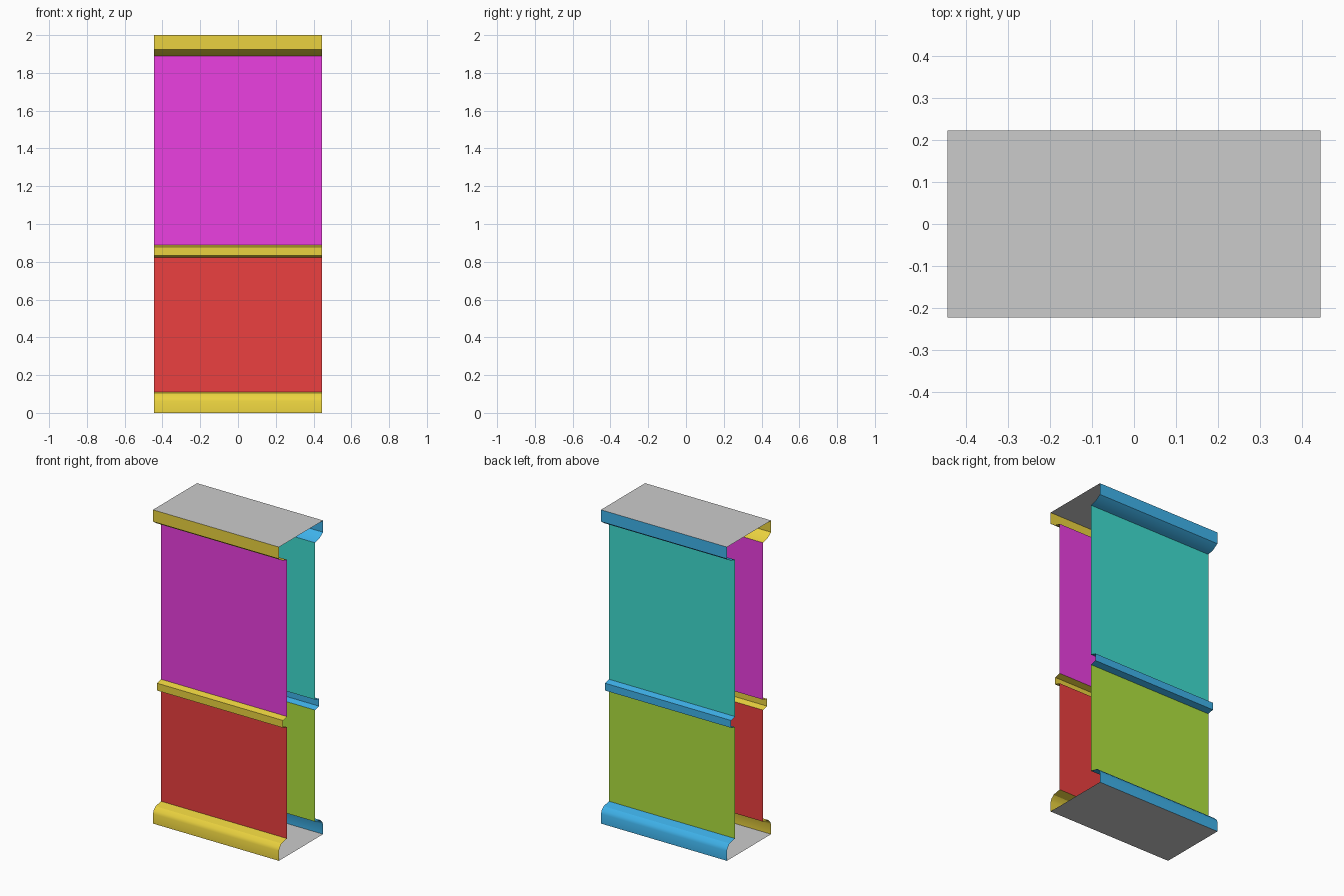
import bpy
import bmesh
from math import radians

if "Cube" in bpy.data.objects:
    bpy.data.objects.remove(bpy.data.objects["Cube"])

HALF = 0.4444   # half length along x
OUT = 0.2222    # outermost depth
MID = 0.181     # middle rail face
WALL = 0.141    # wall panel plane


def material(name, rgb):
    m = bpy.data.materials.new(name)
    m.diffuse_color = (*rgb, 1)
    m.use_nodes = True
    m.node_tree.nodes["Principled BSDF"].inputs["Base Color"].default_value = m.diffuse_color
    return m


def strip(name, profile, side=1, mat=None):
    """Extrude an open (depth, z) profile along x; side -1 = front, +1 = back."""
    bm = bmesh.new()
    left = [bm.verts.new((-HALF, side * d, z)) for d, z in profile]
    right = [bm.verts.new((HALF, side * d, z)) for d, z in profile]
    for i in range(len(profile) - 1):
        quad = [left[i], right[i], right[i + 1], left[i + 1]]
        bm.faces.new(quad if side < 0 else quad[::-1])
    me = bpy.data.meshes.new(name)
    bm.to_mesh(me)
    bm.free()
    ob = bpy.data.objects.new(name, me)
    bpy.context.collection.objects.link(ob)
    if mat:
        me.materials.append(mat)
    bpy.ops.object.select_all(action='DESELECT')
    ob.select_set(True)
    bpy.context.view_layer.objects.active = ob
    bpy.ops.object.shade_smooth_by_angle(angle=radians(30))
    return ob


# Moulding and panel profiles, listed from bottom to top
TRIMS = {
    "skirting": [(OUT, 0), (OUT, 0.062), (0.215, 0.081), (0.196, 0.1), (WALL, 0.1111)],
    "middle_rail": [(WALL, 0.8222), (MID, 0.8322), (MID, 0.879), (WALL, 0.8889)],
    "cornice": [(WALL, 1.8889), (0.185, 1.9), (OUT, 1.925), (OUT, 2.0)],
}
PANELS = {
    "lower_panel": [(WALL, 0.1111), (WALL, 0.8222)],
    "upper_panel": [(WALL, 0.8889), (WALL, 1.8889)],
}

# Front and back faces of the wall, each with its own colours
COLOURS = {
    "front": (-1, (0.83, 0.65, 0.05), (0.83, 0.05, 0.05), (0.83, 0.05, 0.75)),
    "back": (1, (0.05, 0.45, 0.83), (0.43, 0.75, 0.05), (0.05, 0.72, 0.63)),
}
for label, (side, trim, lower, upper) in COLOURS.items():
    trim_mat = material(label + "_trim", trim)
    for name, profile in TRIMS.items():
        strip(f"{label}_{name}", profile, side, trim_mat)
    for (name, profile), rgb in zip(PANELS.items(), (lower, upper)):
        strip(f"{label}_{name}", profile, side, material(f"{label}_{name}", rgb))

# Plain top and bottom; the ends stay open
strip("top_cap", [(-OUT, 2.0), (OUT, 2.0)], -1).data.flip_normals()
strip("bottom_cap", [(-OUT, 0), (OUT, 0)], -1)
for cap, up in (("top_cap", 1), ("bottom_cap", -1)):
    me = bpy.data.objects[cap].data
    if me.polygons[0].normal.z * up < 0:
        me.flip_normals()
